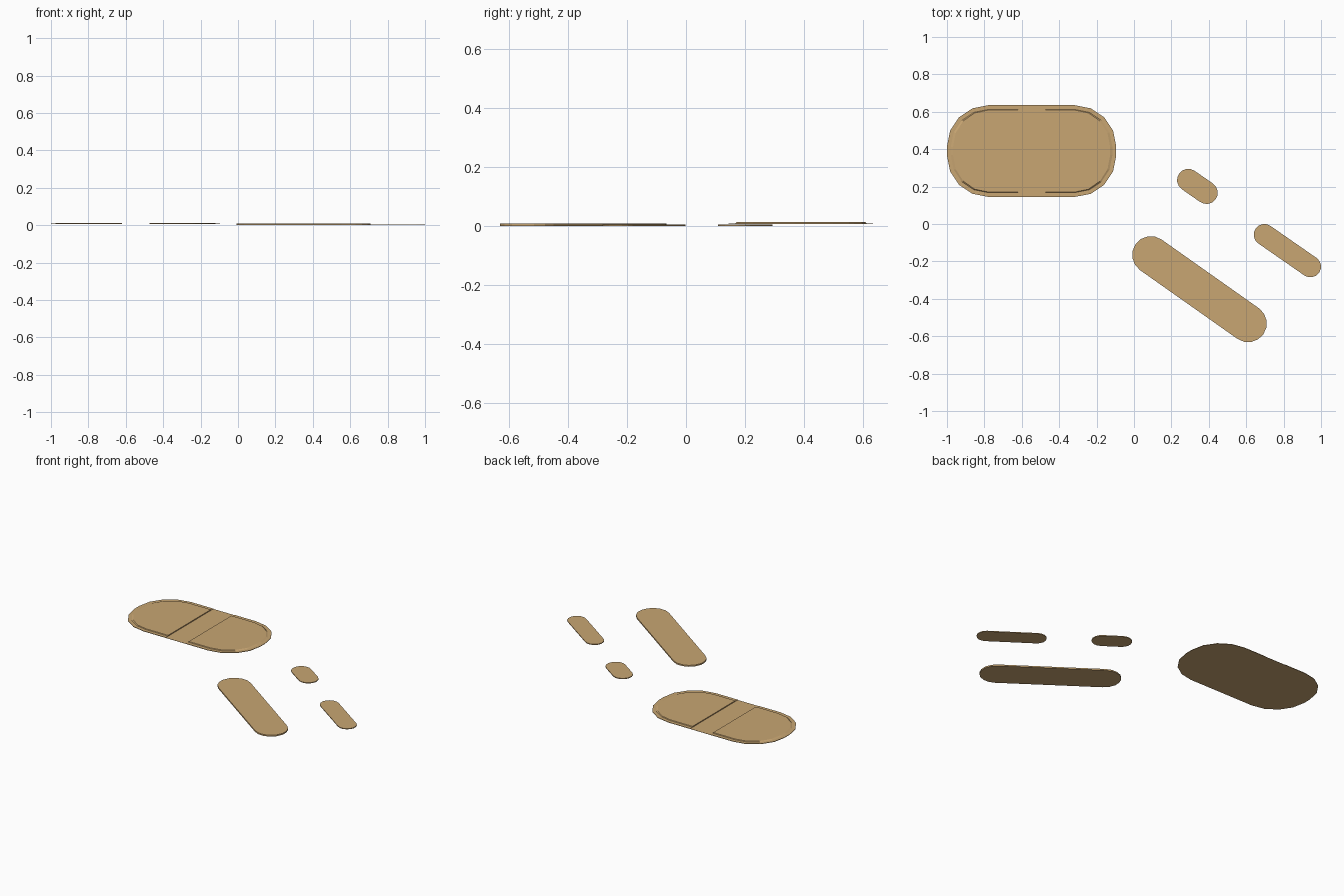
import bpy, bmesh, math

if "Cube" in bpy.data.objects:
    bpy.data.objects.remove(bpy.data.objects["Cube"])

mat = bpy.data.materials.new("tan")
mat.diffuse_color = (0.58, 0.38, 0.17, 1)
mat.use_nodes = True
mat.node_tree.nodes["Principled BSDF"].inputs["Base Color"].default_value = mat.diffuse_color


def loft(name, lower, upper, z0, z1):
    """Closed solid between two matching outlines."""
    bm = bmesh.new()
    a = [bm.verts.new((x, y, z0)) for x, y in lower]
    b = [bm.verts.new((x, y, z1)) for x, y in upper]
    bm.faces.new(a)
    bm.faces.new(b)
    n = len(a)
    for i in range(n):
        j = (i + 1) % n
        bm.faces.new((a[i], a[j], b[j], b[i]))
    bmesh.ops.recalc_face_normals(bm, faces=bm.faces)
    me = bpy.data.meshes.new(name)
    bm.to_mesh(me)
    bm.free()
    ob = bpy.data.objects.new(name, me)
    me.materials.append(mat)
    bpy.context.collection.objects.link(ob)
    return ob


CX, CY = -0.5475, 0.39


def end_outline(side, hx, hy, rx, ry, cut=0.074, seg=4):
    """Rounded end of the large plate, cut off straight at the middle."""
    pts = [(cut, -hy)]
    for sy in (-1, 1):
        for i in range(seg + 1):
            t = i / seg * math.pi / 2
            t = math.pi / 2 - t if sy < 0 else t
            pts.append((hx - rx + rx * math.cos(t), sy * (hy - ry + ry * math.sin(t))))
    pts.append((cut, hy))
    return [(CX + side * x, CY + y) for x, y in pts]


# Large plate: two raised ends joined by a lower middle strip
for side, label in ((-1, "left"), (1, "right")):
    rim = end_outline(side, 0.4525, 0.245, 0.22, 0.22)
    low = end_outline(side, 0.432, 0.222, 0.2, 0.2)
    top = end_outline(side, 0.420, 0.219, 0.188, 0.197)
    loft("plate_rim_" + label, rim, rim, 0.006, 0.009)
    loft("plate_panel_" + label, low, top, 0.009, 0.013)

strip = [(CX + sx * 0.074, CY + sy * 0.245) for sx, sy in ((-1, -1), (1, -1), (1, 1), (-1, 1))]
loft("plate_middle", strip, strip, 0.006, 0.007)


# Slanted strips with rounded ends
def capsule(name, p, q, r, h, seg=8):
    ang = math.atan2(q[1] - p[1], q[0] - p[0])
    pts = []
    for c, start in ((q, ang - math.pi / 2), (p, ang + math.pi / 2)):
        for i in range(seg + 1):
            t = start + math.pi * i / seg
            pts.append((c[0] + r * math.cos(t), c[1] + r * math.sin(t)))
    loft(name, pts, pts, 0, h)


capsule("long_strip", (0.09, -0.165), (0.61, -0.532), 0.1, 0.009)
capsule("short_strip", (0.29, 0.235), (0.388, 0.167), 0.06, 0.005)
capsule("medium_strip", (0.697, -0.057), (0.943, -0.228), 0.057, 0.005)
